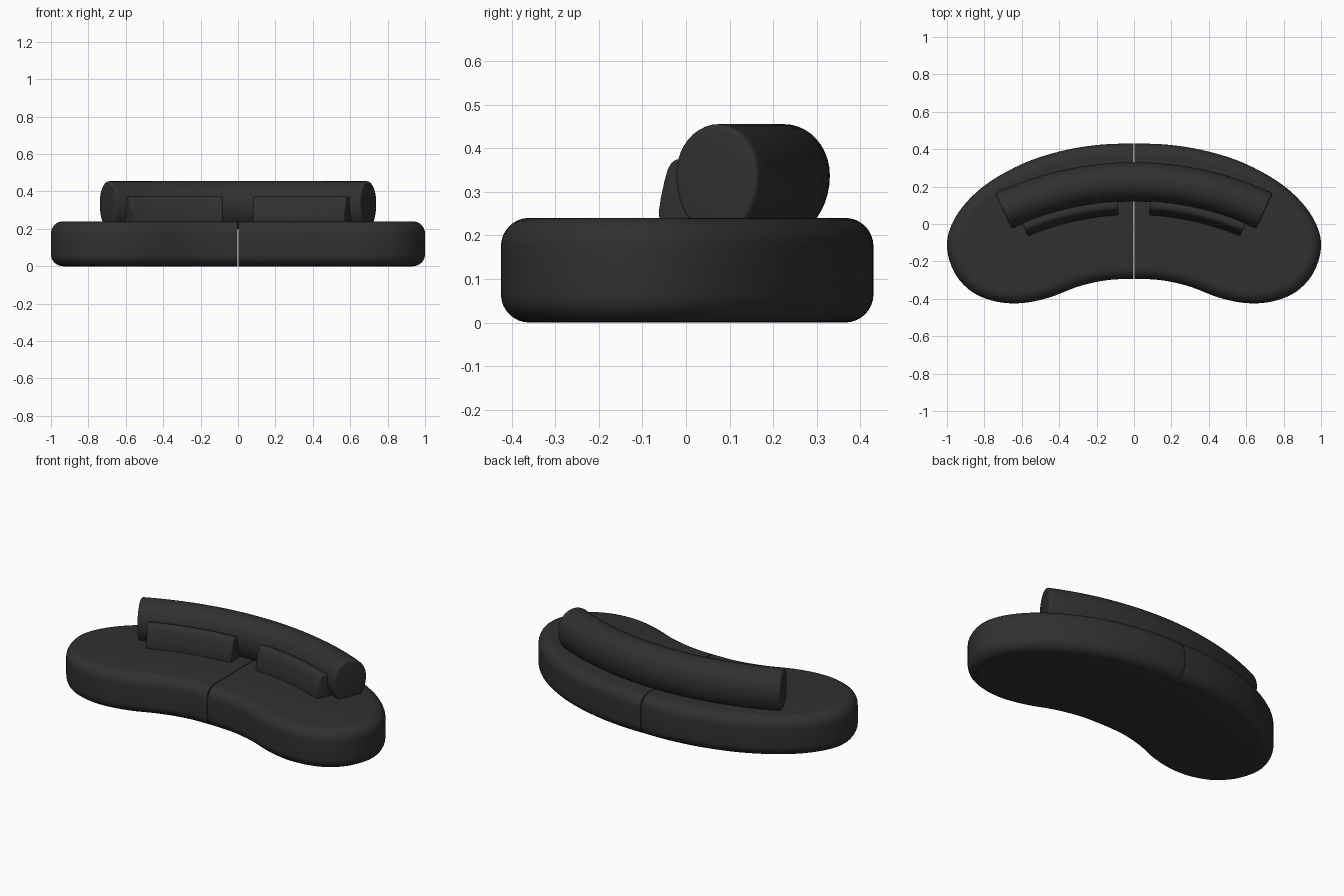
import bpy, bmesh
from math import sin, cos, pi, radians
from mathutils import Vector

cube = bpy.data.objects.get("Cube")
if cube:
    bpy.data.objects.remove(cube)

fabric = bpy.data.materials.new("charcoal_fabric")
fabric.use_nodes = True
COLOR = (0.03, 0.03, 0.03, 1)
fabric.diffuse_color = COLOR
bsdf = fabric.node_tree.nodes["Principled BSDF"]
bsdf.inputs["Base Color"].default_value = COLOR
bsdf.inputs["Roughness"].default_value = 0.8


def finish(name, bm, angle):
    """Turn a bmesh into a smooth-shaded object."""
    bmesh.ops.recalc_face_normals(bm, faces=bm.faces[:])
    mesh = bpy.data.meshes.new(name)
    bm.to_mesh(mesh)
    bm.free()
    mesh.materials.append(fabric)
    obj = bpy.data.objects.new(name, mesh)
    bpy.context.collection.objects.link(obj)
    bpy.ops.object.select_all(action='DESELECT')
    obj.select_set(True)
    bpy.context.view_layer.objects.active = obj
    bpy.ops.object.shade_smooth_by_angle(angle=radians(angle))


def smooth_path(points, steps):
    """Catmull-Rom curve through the points."""
    pts = [Vector(p) for p in points]
    # Mirror the ends so the curve meets the centre seam squarely
    flip = lambda p: Vector((-p.x, p.y))
    pts = [flip(pts[1])] + pts + [flip(pts[-2])]
    out = []
    for a, b, c, d in zip(pts, pts[1:], pts[2:], pts[3:]):
        for i in range(steps):
            t = i / steps
            out.append(0.5 * (2 * b + (c - a) * t + (2 * a - 5 * b + 4 * c - d) * t * t
                              + (3 * b - a - 3 * c + d) * t ** 3))
    return out + [pts[-2]]


def loft(bm, rings, closed):
    for r, s in zip(rings, rings[1:]):
        n = len(r)
        for i in range(n if closed else n - 1):
            j = (i + 1) % n
            bm.faces.new((r[i], r[j], s[j], s[i]))
    bm.faces.new(rings[0])
    bm.faces.new(rings[-1])


# Seat: two kidney-shaped halves meeting at a centre seam
HALF = [(0, 0.43), (0.2, 0.422), (0.4, 0.387), (0.6, 0.32), (0.8, 0.205),
        (0.94, 0.06), (1, -0.095), (0.965, -0.25), (0.87, -0.36), (0.74, -0.414),
        (0.6, -0.423), (0.45, -0.392), (0.3, -0.335), (0.15, -0.301), (0, -0.294)]
SEAT_TOP, ROUND, GAP = 0.24, 0.065, 0.002


def seat_half(name, side):
    path = smooth_path(HALF, 5)
    normals = []
    for i in range(len(path)):
        t = path[min(i + 1, len(path) - 1)] - path[max(i - 1, 0)]
        normals.append(Vector((-t.y, t.x)).normalized())
    normals[0], normals[-1] = Vector((0, 1)), Vector((0, -1))
    steps = [i * pi / 16 for i in range(9)]
    levels = [(ROUND * (1 - sin(a)), ROUND * (1 - cos(a))) for a in steps]
    levels += [(d, SEAT_TOP - z) for d, z in reversed(levels)]
    bm = bmesh.new()
    rings = []
    for inset, z in levels:
        ring = []
        for p, n in zip(path, normals):
            q = p - n * inset if n.dot(p - Vector((0.5, 0))) > 0 or abs(p.y) > 0.25 else p + n * inset
            ring.append(bm.verts.new((side * max(q.x, GAP), q.y, z)))
        rings.append(ring)
    loft(bm, rings, False)
    wall = bm.faces.new([r[0] for r in rings] + [r[-1] for r in reversed(rings)])
    # Soft rim around the seam
    bmesh.ops.bevel(bm, geom=list(wall.edges), offset=0.005, segments=2,
                    affect='EDGES', profile=0.5)
    finish(name, bm, 40)


seat_half("seat_left", 1)
seat_half("seat_right", -1)

# Backrest and cushions follow one shared arc
ARC_RADIUS, ARC_Y = 1.64, -1.415


def arc_sweep(name, section, start, end, rim, count):
    """Sweep a (radius, z) section along the arc, with rounded ends."""
    centre = Vector((sum(p[0] for p in section), sum(p[1] for p in section))) / len(section)
    rim_angle = rim / ARC_RADIUS
    caps = [(rim_angle * (1 - sin(a)), rim * (1 - cos(a)))
            for a in (pi / 2 * (1 - i / 4) for i in range(5))]
    stations = [(start + d, s) for d, s in caps]
    a0, a1 = start + rim_angle, end - rim_angle
    stations += [(a0 + (a1 - a0) * i / count, 0) for i in range(1, count)]
    stations += [(end - d, s) for d, s in reversed(caps)]
    stations.sort()
    bm = bmesh.new()
    rings = []
    for angle, shrink in stations:
        ring = []
        for p in section:
            v = Vector(p) - centre
            v = centre + v * (1 - shrink / v.length)
            ring.append(bm.verts.new((v.x * sin(angle), ARC_Y + v.x * cos(angle), v.y)))
        rings.append(ring)
    loft(bm, rings, True)
    bmesh.ops.remove_doubles(bm, verts=bm.verts[:], dist=0.00005)
    finish(name, bm, 35)


# Rounded bolster, sunk a little into the seat
bolster = []
for i in range(40):
    a = 2 * pi * i / 40
    bolster.append((ARC_RADIUS + 0.105 * cos(a),
                    0.338 + (0.117 if sin(a) > 0 else 0.14) * sin(a)))
arc_sweep("backrest_bolster", bolster, radians(-25.2), radians(25.2), 0.012, 36)

# Wedge cushions leaning on the bolster
wedge = [(1.468, 0.232), (1.465, 0.25), (1.47, 0.285), (1.479, 0.325), (1.488, 0.353),
         (1.497, 0.367), (1.508, 0.374), (1.525, 0.374), (1.555, 0.362), (1.57, 0.232)]
IN, OUT = radians(3.2), radians(22.8)
arc_sweep("cushion_left", wedge, IN, OUT, 0.008, 14)
arc_sweep("cushion_right", wedge, -OUT, -IN, 0.008, 14)
